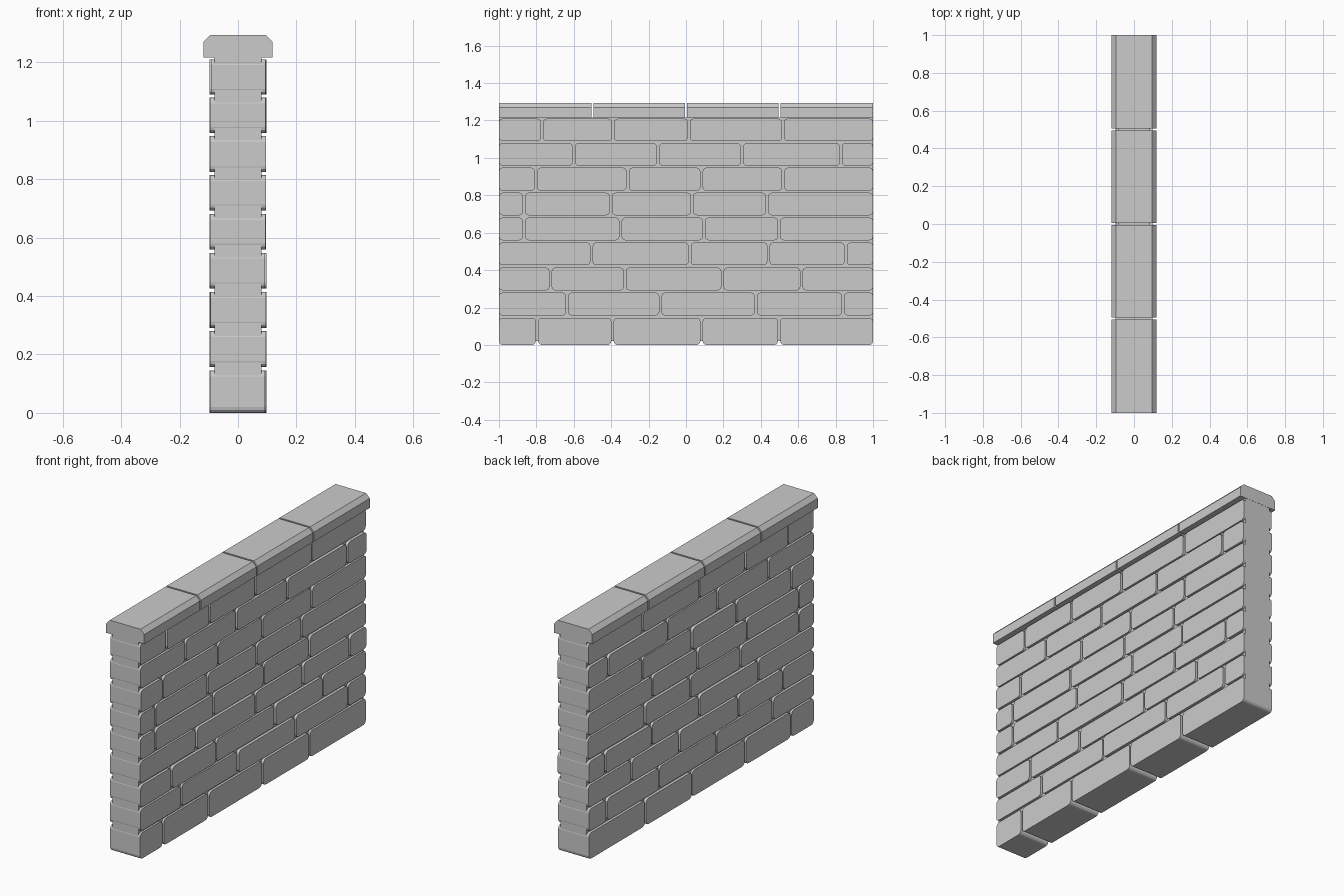
import bpy, bmesh, math, random

if "Cube" in bpy.data.objects:
    bpy.data.objects.remove(bpy.data.objects["Cube"])

random.seed(4)
JOINT = 0.012          # mortar gap between stones
CORNER = 0.02          # rounding of stone corners


def finish(name, bm):
    bmesh.ops.recalc_face_normals(bm, faces=bm.faces)
    mesh = bpy.data.meshes.new(name)
    bm.to_mesh(mesh)
    bm.free()
    obj = bpy.data.objects.new(name, mesh)
    bpy.context.collection.objects.link(obj)
    return obj


def add_prism(bm, outline, axis, a, b):
    """Extrude a closed 2D outline between a and b along x or y."""
    def place(p, t):
        return (t, p[0], p[1]) if axis == "x" else (p[0], t, p[1])
    near = [bm.verts.new(place(p, a)) for p in outline]
    far = [bm.verts.new(place(p, b)) for p in outline]
    bm.faces.new(near)
    bm.faces.new(far[::-1])
    n = len(outline)
    for i in range(n):
        j = (i + 1) % n
        bm.faces.new((near[i], far[i], far[j], near[j]))


def rounded_rect(y0, y1, z0, z1, r, steps=3):
    centres = [(y1 - r, z1 - r), (y0 + r, z1 - r), (y0 + r, z0 + r), (y1 - r, z0 + r)]
    points = []
    for k, (cy, cz) in enumerate(centres):
        for s in range(steps + 1):
            t = math.pi / 2 * (k + s / steps)
            points.append((cy + r * math.cos(t), cz + r * math.sin(t)))
    return points


# Mortar core
bm = bmesh.new()
add_prism(bm, [(-0.081, 0.02), (0.081, 0.02), (0.081, 1.217), (-0.081, 1.217)], "y", -0.999, 0.999)
finish("mortar_core", bm)

# Stone courses: bottom, top, and the joint positions along the wall
courses = [
    (0.000, 0.145, (-0.797, -0.393, 0.083, 0.498)),
    (0.157, 0.280, (-0.636, -0.137, 0.373, 0.840)),
    (0.291, 0.414, (-0.724, -0.327, 0.195, 0.617)),
    (0.426, 0.548, (-0.505, 0.020, 0.441, 0.854)),
    (0.559, 0.681, (-0.866, -0.350, 0.096, 0.498)),
    (0.693, 0.814, (-0.866, -0.402, 0.033, 0.433)),
    (0.824, 0.948, (-0.802, -0.312, 0.083, 0.520)),
    (0.958, 1.079, (-0.600, -0.150, 0.299, 0.828)),
    (1.089, 1.210, (-0.770, -0.390, 0.015, 0.518)),
]
for number, (z0, z1, joints) in enumerate(courses, 1):
    bm = bmesh.new()
    ends = [-1 - JOINT / 2, *joints, 1 + JOINT / 2]
    for a, b in zip(ends, ends[1:]):
        outline = rounded_rect(a + JOINT / 2, b - JOINT / 2, z0, z1, CORNER)
        add_prism(bm, outline, "x", -random.uniform(0.092, 0.098), random.uniform(0.092, 0.098))
    finish(f"stone_course_{number}", bm)

# Coping stones with sloped top edges
coping = [(-0.118, 1.217), (0.118, 1.217), (0.118, 1.27),
          (0.095, 1.294), (-0.095, 1.294), (-0.118, 1.27)]
for i in range(4):
    bm = bmesh.new()
    y0, y1 = -1 + 0.5 * i, -0.5 + 0.5 * i
    add_prism(bm, coping, "y", y0 + (0.005 if i > 0 else 0), y1 - (0.005 if i < 3 else 0))
    finish(f"coping_stone_{i + 1}", bm)
